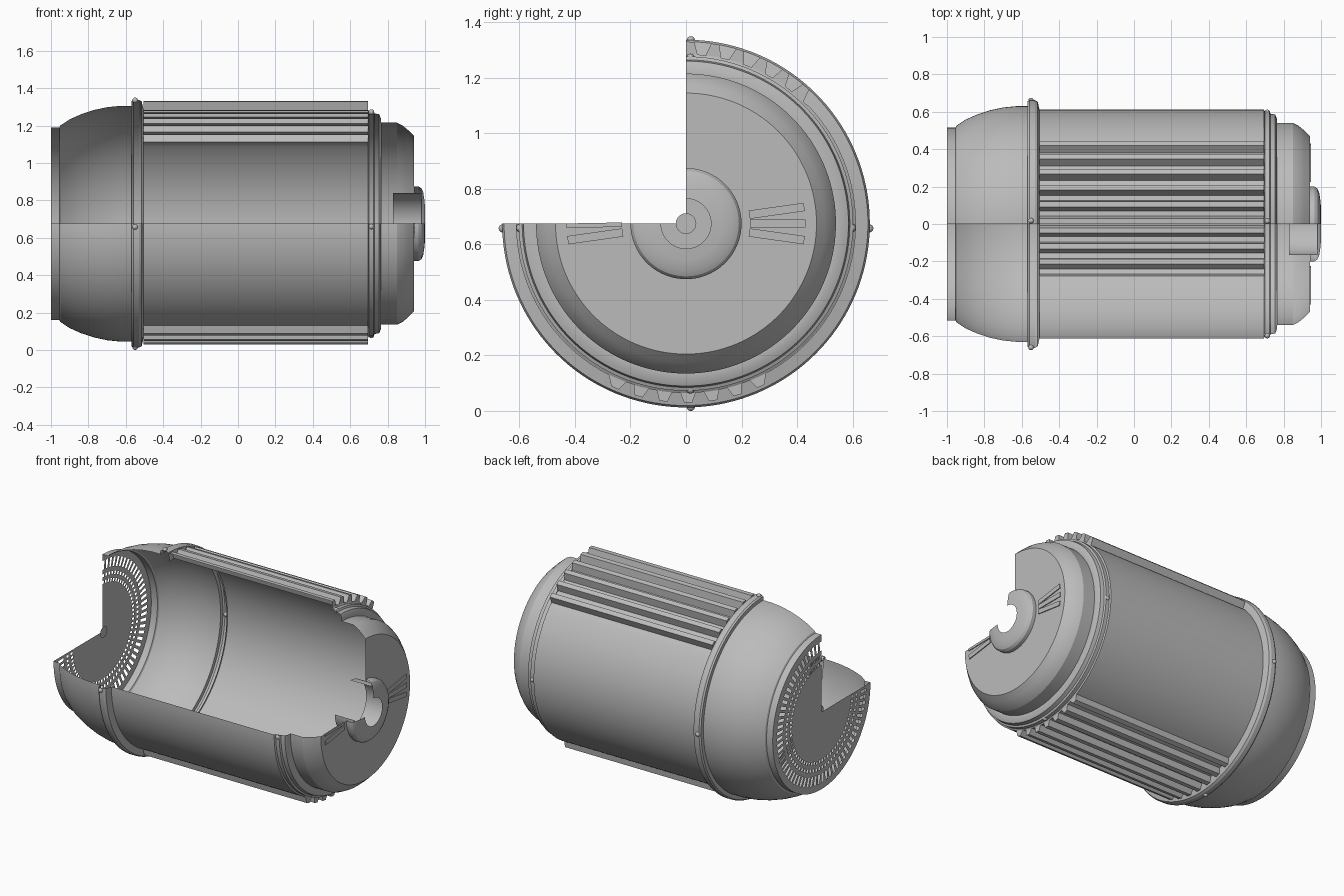
import bpy, bmesh, math
from math import sin, cos, radians

old = bpy.data.objects.get("Cube")
if old:
    bpy.data.objects.remove(old)

AXIS_Z = 0.675      # height of the housing axis
SWEEP = 270         # the upper front quarter is cut away

grey = bpy.data.materials.new("plain_grey")
grey.use_nodes = True
colour = (0.5, 0.5, 0.5, 1)
grey.diffuse_color = colour
grey.node_tree.nodes["Principled BSDF"].inputs["Base Color"].default_value = colour


def point(x, r, deg):
    """Angle runs from the top towards the back, bottom and front."""
    a = radians(deg)
    return (x, r * sin(a), AXIS_Z + r * cos(a))


def finish(name, bm, smooth=True):
    bmesh.ops.remove_doubles(bm, verts=bm.verts, dist=1e-5)
    bmesh.ops.recalc_face_normals(bm, faces=bm.faces)
    mesh = bpy.data.meshes.new(name)
    bm.to_mesh(mesh)
    bm.free()
    mesh.materials.append(grey)
    obj = bpy.data.objects.new(name, mesh)
    bpy.context.collection.objects.link(obj)
    if smooth:
        bpy.ops.object.select_all(action='DESELECT')
        obj.select_set(True)
        bpy.context.view_layer.objects.active = obj
        bpy.ops.object.shade_smooth_by_angle(angle=radians(25))
    return obj


def sheet(bm, rows, keep=lambda i, j: True):
    """Skin a grid of points with quads."""
    grid = [[bm.verts.new(p) for p in row] for row in rows]
    for i in range(len(grid) - 1):
        for j in range(len(grid[0]) - 1):
            if keep(i, j):
                bm.faces.new((grid[i][j], grid[i][j + 1],
                              grid[i + 1][j + 1], grid[i + 1][j]))


def lathe(name, profile, steps=108, sweep=SWEEP):
    bm = bmesh.new()
    angles = [sweep * k / steps for k in range(steps + 1)]
    sheet(bm, [[point(x, r, a) for a in angles] for x, r in profile])
    return finish(name, bm)


# rear bell with its straight lip
lathe("rear_bell", [(-1, 0.515), (-0.955, 0.515), (-0.95, 0.525), (-0.9, 0.558),
                    (-0.84, 0.585), (-0.77, 0.608), (-0.7, 0.623),
                    (-0.63, 0.63), (-0.57, 0.63)])

# joint flange and front ring
lathe("joint_flange", [(-0.57, 0.63), (-0.57, 0.655), (-0.56, 0.662), (-0.53, 0.662),
                       (-0.515, 0.655), (-0.505, 0.61)])
lathe("front_ring", [(0.695, 0.61), (0.7, 0.602), (0.725, 0.602),
                     (0.73, 0.59), (0.755, 0.585), (0.765, 0.56), (0.765, 0.54)])

# front cap
lathe("front_cap", [(0.765, 0.54), (0.85, 0.54), (0.88, 0.525), (0.91, 0.5),
                    (0.94, 0.47), (0.94, 0.19)])

# hub and its inner sleeve
lathe("hub", [(0.94, 0.2), (0.965, 0.2), (0.98, 0.19), (0.99, 0.17),
              (0.996, 0.13), (1.0, 0.09)])
lathe("hub_sleeve", [(0.83, 0.165), (0.98, 0.165)])

# middle shell, folded into cooling ribs on the top and bottom
PITCH, VALLEY = 8, 0.607
ribbed = [(0, 5.75, 0.655), (154, 6.5, 0.645)]
outline = []
for start, count, crest in ribbed:
    for k in range(int(count * 4)):
        r = crest if k % 4 in (0, 1) else VALLEY
        offset = (0, 2.6, 4, 6.6)[k % 4]
        outline.append((start + (k // 4) * PITCH + offset, r))
gaps = [(46 + 2 * k, 0.612) for k in range(54)] + [(207 + 2.25 * k, 0.612) for k in range(29)]
outline = sorted(outline + gaps)
bm = bmesh.new()
sheet(bm, [[point(x, r, a) for a, r in outline] for x in (-0.505, 0.695)])
for x in (-0.505, 0.695):
    sheet(bm, [[point(x, 0.6, a) for a, r in outline],
               [point(x, r, a) for a, r in outline]])
finish("ribbed_shell", bm)

# rear vent plate with three rings of slots
radii = [0.001, 0.29, 0.315, 0.335, 0.36, 0.38, 0.41, 0.47, 0.515]
bm = bmesh.new()
SLOTS = 54
sheet(bm, [[point(-1, r, SWEEP * k / (2 * SLOTS)) for k in range(2 * SLOTS + 1)] for r in radii],
      lambda i, j: not (i in (2, 4, 6) and j % 2 == 0))
finish("vent_plate", bm, False)
lathe("vent_plate_centre", [(-0.99, 0.001), (-0.99, 0.037)], 24, 360)

# raised bars on the front face, fanned out to each side
bm = bmesh.new()
for angle in (82, 90, 98, 262, 269):
    half = 0.015 if angle != 269 else 0.008
    a = radians(angle)
    box = bmesh.ops.create_cube(bm, size=1)["verts"]
    for v in box:
        along, across = 0.33 + 0.2 * v.co.y, 2 * half * v.co.z
        v.co = (0.942 + 0.008 * v.co.x,
                along * sin(a) + across * cos(a),
                AXIS_Z + along * cos(a) - across * sin(a))
finish("face_bars", bm, False)

# round bolt heads on both rings
bm = bmesh.new()
for x, r in ((-0.55, 0.66), (0.713, 0.597)):
    for angle in (1.5, 91.5, 178.5, 268.5):
        ball = bmesh.ops.create_uvsphere(bm, u_segments=12, v_segments=8, radius=0.015)["verts"]
        bmesh.ops.translate(bm, verts=ball, vec=point(x, r, angle))
finish("bolt_heads", bm)
